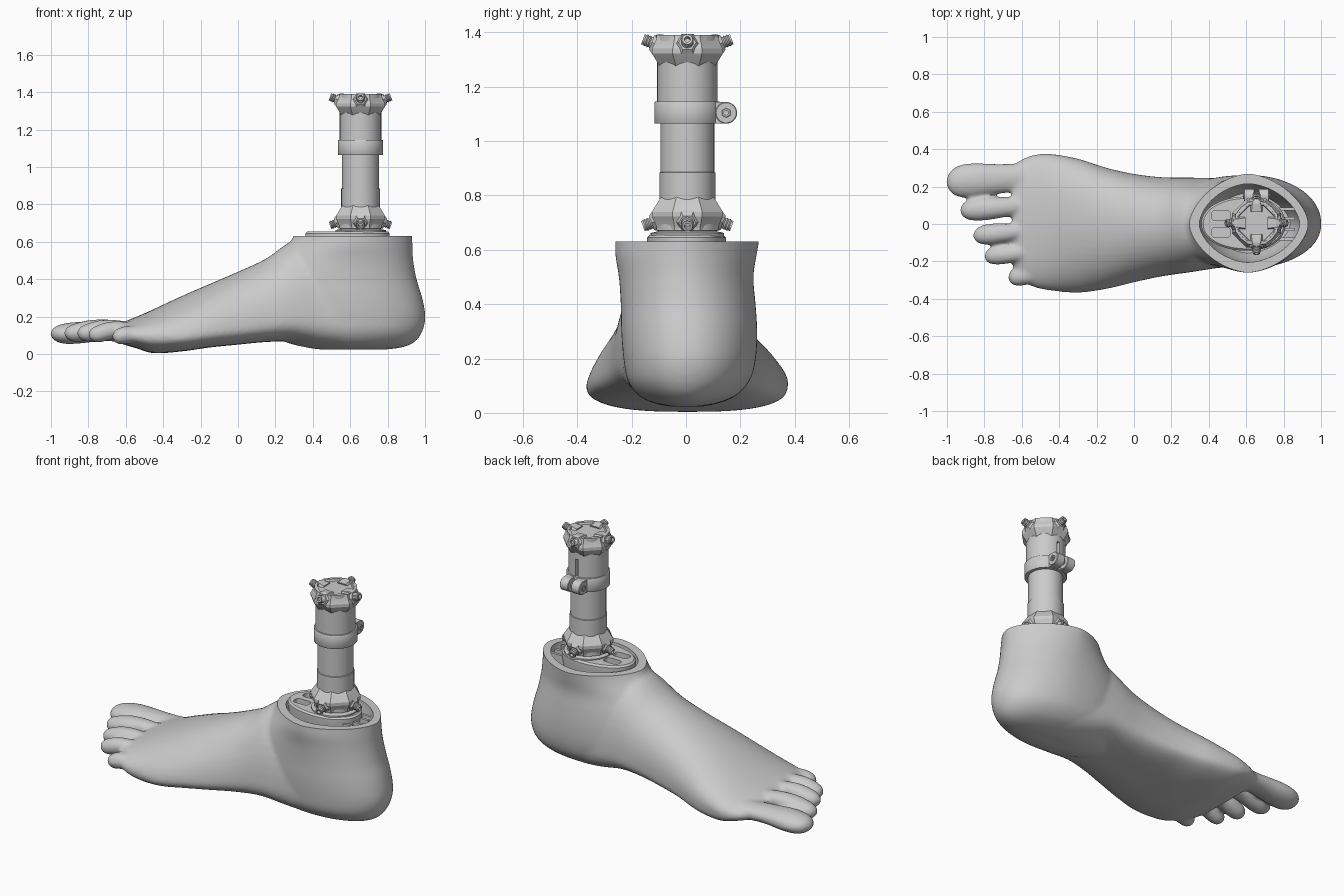
import bpy, bmesh
from math import pi, sin, cos
from mathutils import Matrix, Vector

if "Cube" in bpy.data.objects:
    bpy.data.objects.remove(bpy.data.objects["Cube"])

PX, PY = 0.655, 0.005          # pylon axis


def finish(obj, angle=35):
    bpy.ops.object.select_all(action='DESELECT')
    obj.select_set(True)
    bpy.context.view_layer.objects.active = obj
    bpy.ops.object.shade_smooth_by_angle(angle=angle * pi / 180)


def make(name, bm, M=None, angle=35):
    bmesh.ops.recalc_face_normals(bm, faces=bm.faces)
    me = bpy.data.meshes.new(name)
    bm.to_mesh(me)
    bm.free()
    if M:
        me.transform(M)
    obj = bpy.data.objects.new(name, me)
    bpy.context.collection.objects.link(obj)
    finish(obj, angle)
    return obj


def loft(bm, rings):
    rows = [[bm.verts.new(p) for p in r] for r in rings]
    n = len(rows[0])
    for a, b in zip(rows, rows[1:]):
        for i in range(n):
            bm.faces.new((a[i], a[(i + 1) % n], b[(i + 1) % n], b[i]))
    bm.faces.new(rows[0])
    bm.faces.new(rows[-1][::-1])


def lathe(name, prof, seg=40, M=None, phase=0, angle=35):
    bm = bmesh.new()
    loft(bm, [[(r * cos(2 * pi * i / seg + phase), r * sin(2 * pi * i / seg + phase), z)
               for i in range(seg)] for r, z in prof])
    return make(name, bm, M, angle)


def box(name, size, M):
    bm = bmesh.new()
    bmesh.ops.create_cube(bm, size=1, matrix=Matrix.Diagonal((*size, 1)))
    return make(name, bm, M)


def bake(obj):
    dg = bpy.context.evaluated_depsgraph_get()
    me = bpy.data.meshes.new_from_object(obj.evaluated_get(dg))
    obj.modifiers.clear()
    obj.data = me


def cut(obj, cutter):
    m = obj.modifiers.new('cut', 'BOOLEAN')
    m.operation, m.solver, m.object = 'DIFFERENCE', 'EXACT', cutter
    bake(obj)
    bpy.data.objects.remove(cutter)


def dense(rows, k=4):
    """Catmull-Rom interpolation of parameter rows."""
    out = []
    for i in range(len(rows) - 1):
        p = [rows[max(0, min(len(rows) - 1, i + d))] for d in (-1, 0, 1, 2)]
        for s in range(k):
            t = s / k
            out.append([b + .5 * t * (c - a + t * (2 * a - 5 * b + 4 * c - d + t * (3 * (b - c) + d - a)))
                        for a, b, c, d in zip(*p)])
    return out + [list(rows[-1])]


def pw(v, n):
    return (1 if v > 0 else -1) * abs(v) ** (2 / n)


def x_ring(x, y0, y1, zb, zw, zt, skew, seg=48):
    pts = []
    for i in range(seg):
        c, s = cos(2 * pi * i / seg), sin(2 * pi * i / seg)
        n = 2.1 if s > 0 else 2.7
        z = zw + ((zt - zw) if s > 0 else (zw - zb)) * pw(s, n)
        pts.append((x, (y0 + y1) / 2 + (y1 - y0) / 2 * pw(c, n) + skew * max(s, 0), z))
    return pts


def z_ring(z, xf, xb, y0, y1, n, seg=64, cx=.61):
    pts = []
    for i in range(seg):
        c, s = cos(2 * pi * i / seg), sin(2 * pi * i / seg)
        pts.append((cx + ((xb - cx) if c > 0 else (cx - xf)) * pw(c, n),
                    (y1 if s > 0 else -y0) * pw(s, n), z))
    return pts


# foot: instep, heel and toes, fused into one skin
bm = bmesh.new()
loft(bm, [x_ring(*r) for r in dense([
    (-.65, -.22, .31, .07, .11, .155, 0), (-.61, -.29, .34, .05, .105, .172, 0),
    (-.54, -.335, .368, .03, .1, .20, .01), (-.45, -.355, .374, .004, .1, .24, .03),
    (-.3, -.368, .347, .014, .1, .31, .04), (-.15, -.348, .30, .035, .12, .375, .03),
    (0, -.312, .267, .05, .14, .44, .02), (.15, -.28, .25, .064, .17, .51, .01),
    (.3, -.258, .248, .066, .2, .61, 0), (.45, -.235, .245, .038, .2, .62, 0),
    (.6, -.22, .235, .025, .2, .6, 0), (.78, -.17, .18, .035, .18, .5, 0)])])
loft(bm, [z_ring(*r) for r in dense([
    (.023, .45, .78, -.06, .06, 2), (.036, .36, .88, -.12, .12, 2), (.065, .25, .945, -.175, .185, 2),
    (.12, .15, .985, -.215, .235, 2.1), (.2, .12, 1.002, -.23, .257, 2.1),
    (.3, .1, .985, -.238, .262, 2.05), (.4, .12, .955, -.24, .256, 2), (.5, .19, .937, -.247, .248, 1.9),
    (.58, .265, .933, -.26, .26, 1.75), (.64, .30, .933, -.26, .27, 1.65), (.68, .30, .933, -.26, .27, 1.65)])])
# toes: base x, y -> tip x, y, half width, half height, knuckle z, tip z
for xb, yb, xt, yt, w, h, zk, zt in [
        (-.48, .255, -1.003, .225, .092, .058, .118, .108), (-.48, .105, -.93, .073, .063, .054, .138, .112),
        (-.48, -.03, -.86, -.062, .056, .052, .138, .112), (-.46, -.145, -.80, -.172, .052, .05, .132, .105),
        (-.40, -.255, -.672, -.285, .053, .048, .108, .095)]:
    rings = []
    for u, k, m in dense([(0, .95, 0), (.3, .85, .7), (.5, .88, 1), (.7, 1, .6), (.85, .95, .1),
                          (.94, .72, 0), (.985, .38, 0), (1, .1, 0)], 3):
        x, y, z = xb + (xt - xb) * u, yb + (yt - yb) * u, zt + (zk - zt) * m
        rings.append([(x, y + w * k * cos(a * pi / 12), z + h * k * sin(a * pi / 12)) for a in range(24)])
    loft(bm, rings)
foot = make('foot_shell', bm)
rm = foot.modifiers.new('fuse', 'REMESH')
rm.mode, rm.voxel_size = 'VOXEL', .011
sm = foot.modifiers.new('soften', 'SMOOTH')
sm.factor, sm.iterations = .5, 8
bake(foot)
cut(foot, box('trim', (2, 2, 1), Matrix.Translation((.6, 0, 1.13))))
bm = bmesh.new()
loft(bm, [z_ring(z, .35 + d, .885 - d, -.205 + d, .215 - d, 1.75)
          for z, d in [(.42, .05), (.5, .02), (.6, 0), (.8, 0)]])
cut(foot, make('cavity', bm))
finish(foot, 40)

# keel plate in the ankle opening, with front slot and rear ribs
bm = bmesh.new()
loft(bm, [z_ring(z, .36 + d, .81 - d, -.143 + d, .147 - d, 2.1)
          for z, d in [(.41, .03), (.62, 0), (.645, 0), (.655, .01)]])
plate = make('keel_plate', bm)
for y, w in ((.045, .055), (-.045, .055)):
    bm = bmesh.new()
    loft(bm, [[(.465 + .05 * pw(cos(a * pi / 12), 4), y + w / 2 * pw(sin(a * pi / 12), 4), z)
               for a in range(24)] for z in (.54, .8)])
    cut(plate, make('slot', bm))
finish(plate)
for i, y in enumerate((-.08, -.03, .03, .08)):
    box(f'keel_rib_{i}', (.12, .016, .18), Matrix.Translation((.80, y, .53)))

AX = Matrix.Translation((PX, PY, 0))
lathe('pyramid_base', [(.135, .64), (.135, .662), (.1, .67), (.1, .70)], M=AX)

# pylon tube with a clamp slit on the +y side
tube = lathe('pylon_tube', [(.103, .76), (.103, .884), (.099, .886), (.099, 1.08), (.111, 1.081), (.111, 1.30)],
             48, AX)
cut(tube, box('slit', (.016, .06, .12), Matrix.Translation((PX, PY + .11, 1.19))))
finish(tube)

# clamp band with split lugs and cross bolt
lathe('clamp_band', [(.1, 1.064), (.119, 1.064), (.121, 1.067), (.121, 1.142), (.119, 1.145), (.1, 1.145)], 48, AX)
for s in (-1, 1):
    M = Matrix.Translation((PX + s * .038, .148, 1.104)) @ Matrix.Rotation(pi / 2, 4, 'Y')
    lathe('clamp_lug', [(.037, -.028), (.040, -.025), (.040, .025), (.037, .028)], 32, M)
    box('clamp_lug_web', (.05, .06, .078), Matrix.Translation((PX + s * .038, .118, 1.104)))
M = Matrix.Translation((PX, .148, 1.104)) @ Matrix.Rotation(pi / 2, 4, 'Y')
lathe('clamp_bolt', [(.008, -.06), (.016, -.06), (.018, -.071), (.018, .071), (.016, .073), (.009, .073), (.009, .06)],
      6, M)


# pyramid receivers: faceted collar, four bosses and four tilted set screws
def receiver(tag, M):
    # local z = 0 is the open rim, the body runs to z = -0.115
    lathe(tag + '_collar', [(.1, -.125), (.110, -.115), (.141, -.068), (.141, -.05), (.124, -.016),
                            (.122, 0), (.104, 0), (.1, -.012), (.055, -.085), (.028, -.085), (.028, -.11)],
          8, M, pi / 8, 20)
    lathe(tag + '_rim', [(.105, -.05), (.118, -.04), (.118, 0), (.106, .001), (.1, -.012)], 40, M)
    thread = [(.023 if i % 2 else .019, .09 + i * .0055) for i in range(15)]
    for i in range(4):
        T = M @ Matrix.Rotation(i * pi / 2, 4, 'Z') @ Matrix.Translation((0, 0, -.075)) \
            @ Matrix.Rotation(pi / 2 - .35, 4, 'Y')
        lathe(f'{tag}_boss_{i}', [(.055, .08), (.044, .125), (.032, .14), (.02, .14)], 6, T, pi / 6, 20)
        lathe(f'{tag}_screw_{i}', thread + [(.02, .174), (.011, .174), (.010, .155)], 20, T)


receiver('upper_receiver', AX @ Matrix.Translation((0, 0, 1.39)))
receiver('lower_receiver', AX @ Matrix.Translation((0, 0, .672)) @ Matrix.Rotation(pi, 4, 'X'))
